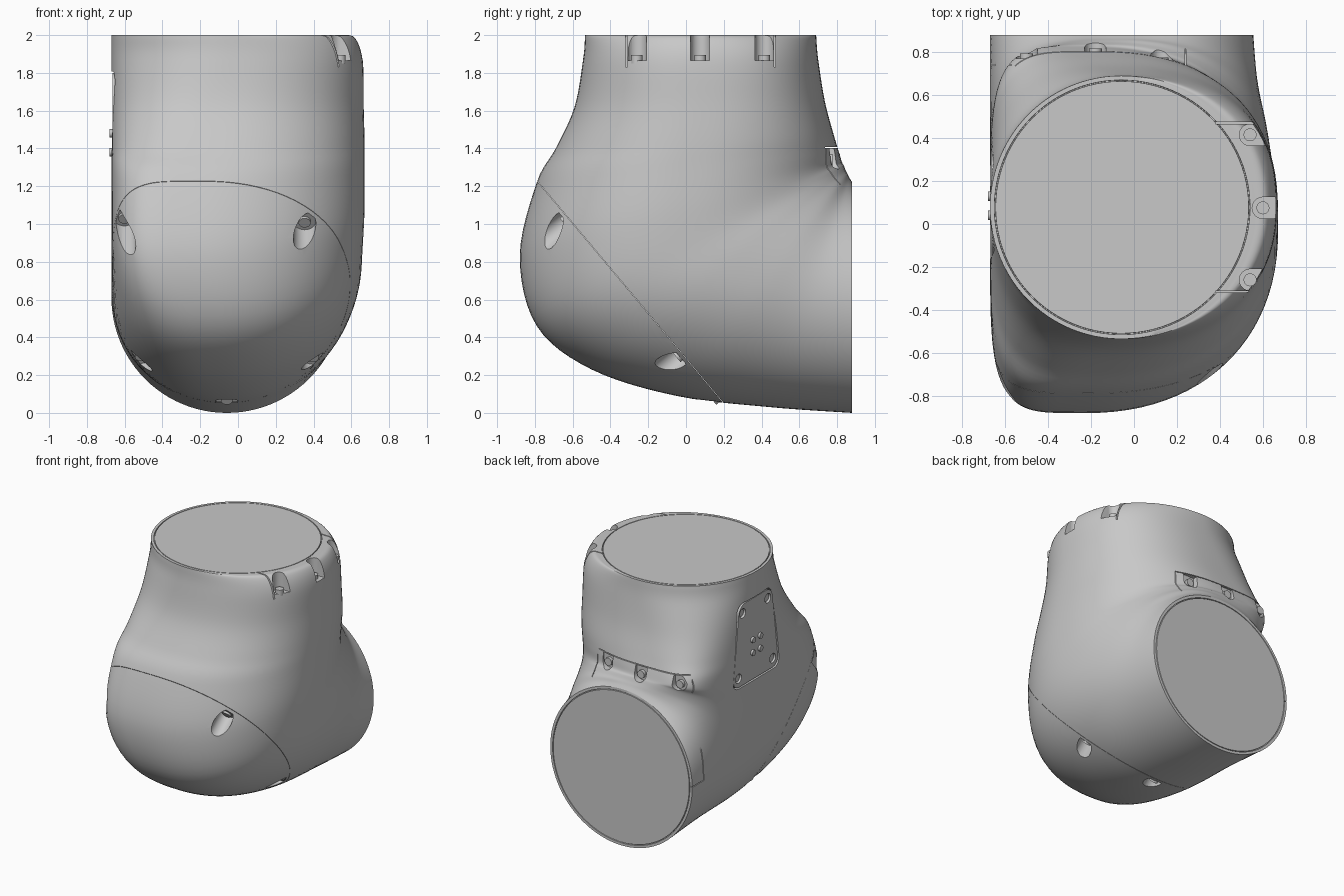
import bpy, bmesh, math
from mathutils import Vector
from mathutils.bvhtree import BVHTree

cube = bpy.data.objects.get("Cube")
if cube:
    bpy.data.objects.remove(cube, do_unlink=True)

grey = bpy.data.materials.new("plain grey")
grey.use_nodes = True
grey.diffuse_color = (0.58, 0.58, 0.58, 1)
grey.node_tree.nodes["Principled BSDF"].inputs["Base Color"].default_value = grey.diffuse_color


def finish(name, bm):
    bmesh.ops.recalc_face_normals(bm, faces=bm.faces)
    mesh = bpy.data.meshes.new(name)
    bm.to_mesh(mesh)
    bm.free()
    mesh.materials.append(grey)
    obj = bpy.data.objects.new(name, mesh)
    bpy.context.collection.objects.link(obj)
    return obj


def activate(obj):
    bpy.ops.object.select_all(action='DESELECT')
    obj.select_set(True)
    bpy.context.view_layer.objects.active = obj


def cut(obj, cutter):
    mod = obj.modifiers.new("cut", 'BOOLEAN')
    mod.operation = 'DIFFERENCE'
    mod.object = cutter
    activate(obj)
    bpy.ops.object.modifier_apply(modifier=mod.name)
    bpy.data.objects.remove(cutter, do_unlink=True)


def smooth(obj):
    activate(obj)
    bpy.ops.object.shade_smooth_by_angle(angle=math.radians(30))


def rod(name, start, axis, length, radius):
    """Cylinder from a start point along an axis."""
    bm = bmesh.new()
    bmesh.ops.create_cone(bm, cap_ends=True, segments=24, radius1=radius, radius2=radius, depth=length)
    obj = finish(name, bm)
    axis = Vector(axis).normalized()
    obj.rotation_mode = 'QUATERNION'
    obj.rotation_quaternion = axis.to_track_quat('Z', 'Y')
    obj.location = Vector(start) + axis * length / 2
    return obj


def box(name, low, high):
    bm = bmesh.new()
    bmesh.ops.create_cube(bm, size=1)
    low, high = Vector(low), Vector(high)
    for v in bm.verts:
        v.co = Vector(l + (h - l) * (c + 0.5) for l, h, c in zip(low, high, v.co))
    return finish(name, bm)


def side_prism(name, x0, x1, grow):
    """Rounded trapezoid on the -x wall."""
    bm = bmesh.new()
    half = [(0.2, 1.8), (0.28, 1.17)]
    outline = [(0.09 + s * (w + grow), z + (grow if z > 1.5 else -grow))
               for s, pair in ((1, half), (-1, half[::-1])) for w, z in pair]
    bm.faces.new([bm.verts.new((x0, y, z)) for y, z in outline])
    bmesh.ops.bevel(bm, geom=bm.verts[:], offset=0.07, segments=6, affect='VERTICES', profile=0.5)
    out = bmesh.ops.extrude_face_region(bm, geom=bm.faces[:])
    bmesh.ops.translate(bm, vec=(x1 - x0, 0, 0),
                        verts=[g for g in out["geom"] if isinstance(g, bmesh.types.BMVert)])
    return finish(name, bm)


# Elbow sections: inner y, z; outer y, z; +x limit; crown x;
# squareness of outer -x, outer +x, inner -x and inner +x corners
KEYS = [
    (.69, 2, -.535, 2, .56, -.06, 2, 2, 2, 2),
    (.69, 1.985, -.535, 1.985, .62, -.06, 2, 2.1, 2, 2.2),
    (.7, 1.87, -.545, 1.87, .66, -.06, 2.1, 2.2, 2.2, 2.4),
    (.735, 1.65, -.59, 1.62, .665, -.08, 2.6, 2.2, 3, 2.4),
    (.78, 1.48, -.69, 1.4, .67, -.13, 3.4, 2.2, 3.8, 2.4),
    (.81, 1.38, -.79, 1.22, .67, -.2, 4.4, 2.2, 4.5, 2.4),
    (.825, 1.33, -.88, .83, .67, -.23, 4.5, 2.2, 4.5, 2.4),
    (.835, 1.31, -.79, .46, .66, -.15, 3.2, 2.2, 4, 2.3),
    (.845, 1.285, -.5, .23, .65, -.1, 2.6, 2.1, 3.5, 2.2),
    (.855, 1.265, -.05, .09, .62, -.06, 2.3, 2, 3, 2.1),
    (.865, 1.245, .45, .03, .575, -.06, 2, 2, 2.4, 2),
    (.88, 1.22, .88, 0, .555, -.06, 2, 2, 2, 2),
]
STEPS, SIDES, WALL = 6, 96, 0.67


def spline(a, b, c, d, t):
    return b + 0.5 * t * (c - a + t * (2 * a - 5 * b + 4 * c - d + t * (3 * (b - c) + d - a)))


def section(key):
    iy, iz, oy, oz, right, crown, *square = key
    ring = []
    for i in range(SIDES):
        ang = math.tau * i / SIDES
        c, s = math.cos(ang), math.sin(ang)
        power = 2 / square[(c > 0) + 2 * (s > 0)]
        u = math.copysign(abs(c) ** power, c)
        v = (1 + math.copysign(abs(s) ** power, s)) / 2
        x = crown + u * (right - crown if c > 0 else crown + WALL)
        ring.append((x, oy + (iy - oy) * v, oz + (iz - oz) * v))
    return ring


def elbow():
    last = len(KEYS) - 1
    keys = []
    for k in range(last):
        four = [KEYS[max(0, min(last, k + j))] for j in (-1, 0, 1, 2)]
        keys += [[spline(*vals, n / STEPS) for vals in zip(*four)] for n in range(STEPS)]
    keys.append(KEYS[-1])
    bm = bmesh.new()
    rings = [[bm.verts.new(p) for p in section(k)] for k in keys]
    for a, b in zip(rings, rings[1:]):
        for i in range(SIDES):
            j = (i + 1) % SIDES
            bm.faces.new((a[i], a[j], b[j], b[i]))
    ends = [bm.faces.new(rings[0]), bm.faces.new(rings[-1])]
    bmesh.ops.recalc_face_normals(bm, faces=bm.faces)
    # Fine ring groove on both round end plates
    for thick, depth in ((0.02, 0), (0.001, -0.01), (0.004, 0), (0.001, 0.01)):
        bmesh.ops.inset_individual(bm, faces=ends, thickness=thick, depth=depth)
    return bm


# Split the elbow along a slanted seam
SEAM = Vector((0, -0.79, 1.23))
OUT = Vector((0, -0.766, -0.643))


def half(name, shift, **clear):
    bm = elbow()
    res = bmesh.ops.bisect_plane(bm, geom=bm.verts[:] + bm.edges[:] + bm.faces[:],
                                 plane_co=SEAM + OUT * shift, plane_no=OUT, **clear)
    edges = [g for g in res["geom_cut"] if isinstance(g, bmesh.types.BMEdge)]
    bmesh.ops.edgeloop_fill(bm, edges=edges)
    return finish(name, bm)


full = elbow()
surface = BVHTree.FromBMesh(full)
full.free()
housing = half("main_housing", -0.001, clear_outer=True)
cap = half("front_cap", 0.001, clear_inner=True)

# Screw pockets around the cap
middle = Vector((-0.05, -0.3, 0.64))
for x, y, z in ((-.6, -.64, 1.08), (.35, -.62, 1.03), (-.55, 0, .3), (.42, 0, .3), (-.06, .2, .05)):
    p = surface.find_nearest(Vector((x, y, z)))[0]
    p += (middle - p).normalized() * 0.05
    p -= OUT * (p - SEAM).dot(OUT)
    cut(cap, rod("pocket_cutter", p + OUT * 0.02, OUT, 0.45, 0.06))
    smooth(rod("cap_screw", p + OUT * 0.01, OUT, 0.025, 0.032))

# Top shoulder notches with screws, and the two slits beside them
for x, y in ((.54, .415), (.6, .075), (.54, -.26)):
    cut(housing, rod("notch_cutter", (x, y, 1.865), (0, 0, 1), 0.3, 0.05))
    cut(housing, box("notch_cutter", (x, y - 0.05, 1.865), (0.9, y + 0.05, 2.2)))
    smooth(rod("top_screw", (x, y, 1.85), (0, 0, 1), 0.045, 0.03))
for y in (-.315, .47):
    cut(housing, box("slit_cutter", (0.38, y - 0.004, 1.83), (0.8, y + 0.004, 2.1)))

# Back cover notches with screws, and the cover seam
for x in (-.5, -.18, .13):
    p = surface.ray_cast(Vector((x, 2, 1.34)), Vector((0, -1, 0)))[0]
    floor = p - Vector((0, 0.03, 0))
    cut(housing, rod("notch_cutter", floor, (0, 1, 0), 0.4, 0.05))
    cut(housing, box("notch_cutter", floor - Vector((0.05, 0, 0)), (x + 0.05, 1.2, 1.4)))
    smooth(rod("back_screw", p - Vector((0, 0.04, 0)), (0, 1, 0), 0.035, 0.03))
cut(housing, box("seam_cutter", (-0.57, 0.735, 1.402), (0.24, 1, 1.408)))
cut(housing, box("seam_cutter", (0.237, 0.735, 1.21), (0.243, 1, 1.408)))
cut(housing, box("seam_cutter", (-0.8, 0.737, 1.15), (-0.57, 0.743, 1.408)))
cut(housing, box("seam_cutter", (-0.8, 0.737, 0.62), (-0.645, 0.743, 1.15)))
cut(housing, box("seam_cutter", (-0.8, 0.737, 0.614), (-0.645, 0.9, 0.62)))

# Side access plate set into a shallow recess
cut(housing, side_prism("recess_cutter", -0.75, -0.63, 0.008))
plate = side_prism("side_plate", -0.6, -0.664, 0)
for y, z in ((-.06, 1.73), (.25, 1.73), (-.12, 1.24), (.3, 1.24)):
    cut(plate, rod("hole_cutter", (-0.64, y, z), (-1, 0, 0), 0.1, 0.036))
    smooth(rod("plate_screw", (-0.63, y, z), (-1, 0, 0), 0.022, 0.028))
for y in (.04, .13):
    for z in (1.38, 1.48):
        smooth(rod("centre_bolt", (-0.64, y, z), (-1, 0, 0), 0.04, 0.022))

for part in (housing, cap, plate):
    smooth(part)
